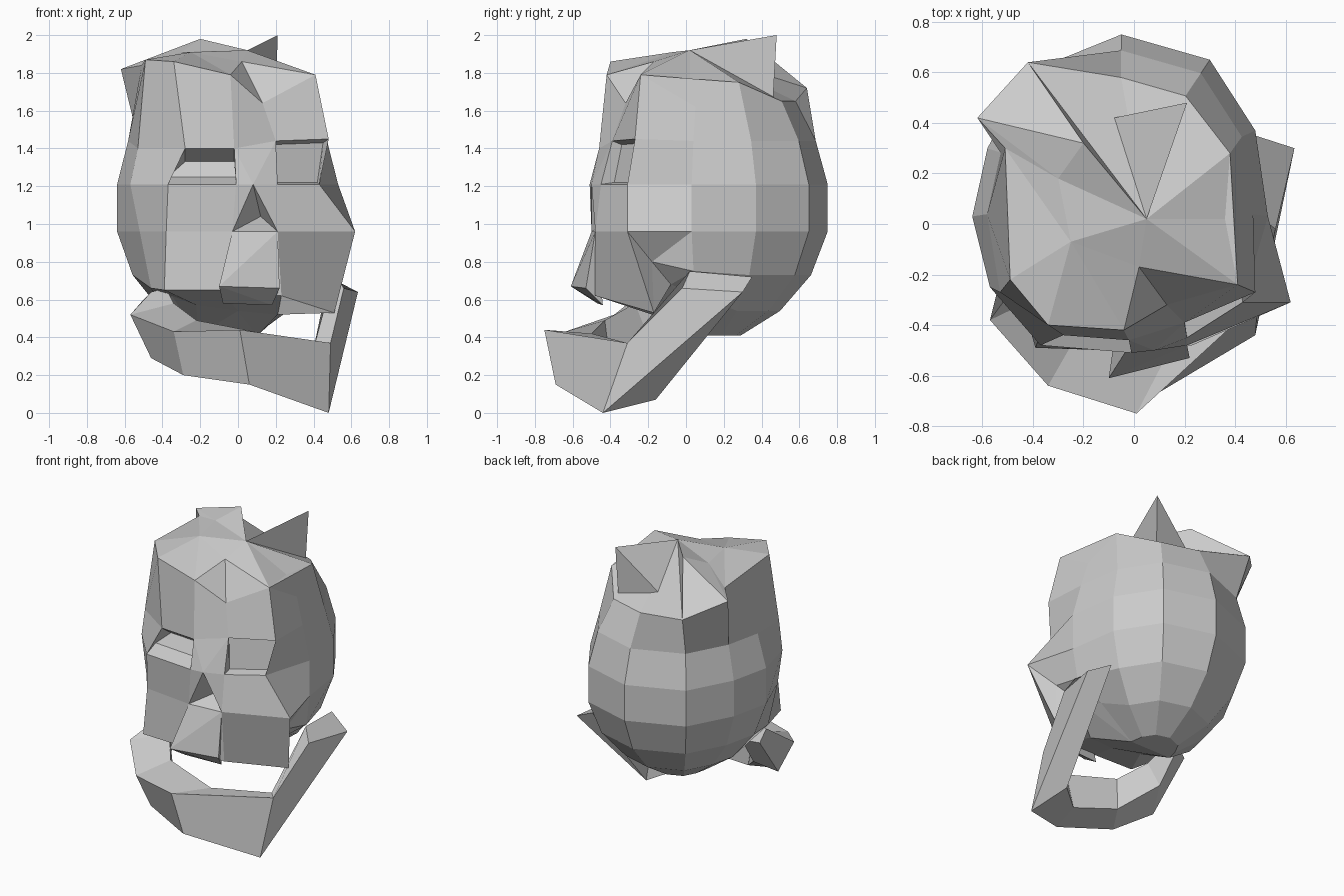
import bpy, bmesh
from mathutils import Vector

if "Cube" in bpy.data.objects:
    bpy.data.objects.remove(bpy.data.objects["Cube"])


def finish(name, bm):
    bmesh.ops.remove_doubles(bm, verts=bm.verts, dist=0.0005)
    bmesh.ops.recalc_face_normals(bm, faces=bm.faces)
    me = bpy.data.meshes.new(name)
    bm.to_mesh(me)
    bm.free()
    ob = bpy.data.objects.new(name, me)
    bpy.context.collection.objects.link(ob)
    return ob


def hull(name, pts):
    bm = bmesh.new()
    vs = [bm.verts.new(p) for p in pts]
    res = bmesh.ops.convex_hull(bm, input=vs)
    junk = {g for g in res["geom_interior"] + res["geom_unused"]
            if isinstance(g, bmesh.types.BMVert)}
    bmesh.ops.delete(bm, geom=list(junk), context='VERTS')
    return finish(name, bm)


# Back of the head: one outline, scaled at each height
OUTLINE = [(.53, .03), (.48, .37), (.30, .65), (-.05, .75),
           (-.42, .60), (-.58, .30), (-.64, .03)]


def back(z, s):
    return [(-.055 + (x + .055) * s, .12 + (y - .12) * s, z) for x, y in OUTLINE]


# Face rows from palate to hairline, five points left to right
FACE = [
    [(-.35, -.10, .62), (-.22, -.20, .57), (.0, -.22, .54), (.21, -.18, .52), (.40, -.08, .68)],
    [(-.46, -.25, .66), (-.39, -.49, .65), (-.10, -.50, .65), (.23, -.48, .62), (.51, -.17, .53)],
    [(-.52, -.27, .96), (-.38, -.46, .96), (-.03, -.50, .96), (.21, -.48, .96), (.62, -.31, .96)],
    [(-.57, -.25, 1.21), (-.37, -.48, 1.21), (-.01, -.51, 1.21), (.21, -.45, 1.21), (.43, -.31, 1.21)],
    [(-.53, -.27, 1.40), (-.28, -.44, 1.40), (-.02, -.46, 1.40), (.20, -.39, 1.44), (.48, -.27, 1.45)],
    [(-.49, -.22, 1.87), (-.34, -.40, 1.86), (-.04, -.42, 1.79), (.13, -.32, 1.64), (.41, -.24, 1.79)],
]
BACKS = [back(.54, .6), back(.73, .86), back(.96, 1), back(1.21, 1),
         back(1.44, .9), back(1.65, .73)]
BACKS[0][0] = (.33, .07, .62)
BACKS[1][0] = (.50, .04, .75)
# Upper corners of the crown
BACKS[5][0] = (.42, .05, 1.62)
BACKS[5][1] = (.38, .28, 1.75)
BACKS[5][4] = (-.42, .64, 1.72)
BACKS[5][5] = (-.62, .42, 1.82)
BACKS[5][6] = (-.51, .30, 1.84)

bm = bmesh.new()
rings = [[bm.verts.new(p) for p in f + b] for f, b in zip(FACE, BACKS)]
n = 12
nose = bm.verts.new((.08, -.50, 1.21))
notch = bm.verts.new((.49, -.18, .80))


def socket(corners, shift_low, shift_top):
    # eye recess: lower-left, lower-right, upper-right, upper-left, pushed in
    shifts = (shift_low, shift_low, shift_top, shift_top)
    inner = [bm.verts.new(v.co + Vector(s)) for v, s in zip(corners, shifts)]
    for k in range(4):
        m = (k + 1) % 4
        bm.faces.new((corners[k], corners[m], inner[m], inner[k]))
    bm.faces.new(inner)


for r in range(5):
    for i in range(n):
        j = (i + 1) % n
        q = [rings[r][i], rings[r][j], rings[r + 1][j], rings[r + 1][i]]
        if (r, i) == (3, 1):
            socket(q, (0, .10, .04), (0, .10, -.07))
        elif (r, i) == (3, 3):
            socket(q, (-.01, .07, .01), (-.03, .05, -.02))
        elif (r, i) == (2, 2):
            # nose opening
            deep = bm.verts.new((.12, -.34, 1.04))
            bm.faces.new((q[0], nose, q[3]))
            bm.faces.new((q[1], q[2], nose))
            for u, v in ((q[0], q[1]), (q[1], nose), (nose, q[0])):
                bm.faces.new((u, v, deep))
        elif (r, i) == (3, 2):
            bm.faces.new((q[0], nose, q[3]))
            bm.faces.new((nose, q[2], q[3]))
            bm.faces.new((nose, q[1], q[2]))
        elif (r, i) == (1, 4):
            # gap behind the right cheek
            bm.faces.new((q[0], notch, q[3]))
            bm.faces.new((notch, q[2], q[3]))
            bm.faces.new((notch, q[1], q[2]))
        elif (r, i) == (0, 4):
            bm.faces.new((q[0], notch, q[3]))
            bm.faces.new((q[0], q[2], notch))
            bm.faces.new((q[0], q[1], q[2]))
        else:
            bm.faces.new(q)

# Crown, with the left rear flap as part of it
top = bm.verts.new((.05, .02, 1.92))
ridge = bm.verts.new((-.25, -.07, 1.91))
dip = bm.verts.new((.02, -.17, 1.86))
fold = bm.verts.new((-.30, .18, 1.91))
peak = bm.verts.new((-.20, .32, 1.98))
side = bm.verts.new((.36, .02, 1.77))
R = rings[5]
CAP = [(R[0], R[1], ridge), (R[1], R[2], ridge), (R[2], dip, ridge), (R[2], R[3], dip),
       (R[3], R[4], dip), (R[4], top, dip), (ridge, dip, top),
       (R[4], R[5], R[6]), (R[4], R[6], side), (R[4], side, top), (side, R[6], top),
       (R[6], R[7], top), (R[7], R[8], top),
       (R[8], R[9], top), (R[9], peak, top), (R[9], R[10], peak), (R[10], fold, peak),
       (peak, fold, top), (R[10], R[11], fold), (R[11], R[0], ridge),
       (R[11], ridge, fold), (fold, ridge, top)]
for f in CAP:
    bm.faces.new(f)

# Skull base
low = [bm.verts.new(p) for p in back(.41, .27)]
B = rings[0]
for i in range(6):
    bm.faces.new((B[5 + i], B[6 + i], low[i + 1], low[i]))
bm.faces.new(low)
for f in ((B[11], B[0], low[6]), (B[0], B[1], low[6]), (B[1], B[2], low[6]),
          (B[2], low[0], low[6]), (B[2], B[3], low[0]), (B[3], B[4], low[0]),
          (B[4], B[5], low[0])):
    bm.faces.new(f)
finish("skull", bm)

# Front teeth
hull("front_teeth", [(-.03, -.50, .96), (.21, -.48, .96), (-.10, -.61, .67), (.22, -.53, .66),
                     (-.08, -.47, .58), (.18, -.44, .57)])

# Lower jaw: strap lofted through four-cornered sections
JAW = [
    [(.56, -.02, .66), (.635, .30, .64), (.48, .35, .72), (.51, .02, .75)],
    [(.49, -.31, .37), (.48, -.44, .00), (.42, -.16, .07), (.40, -.20, .34)],
    [(.01, -.75, .44), (.06, -.69, .15), (.08, -.50, .20), (.14, -.50, .42)],
    [(-.34, -.64, .43), (-.29, -.55, .20), (-.20, -.40, .25), (-.22, -.43, .49)],
    [(-.57, -.38, .52), (-.46, -.36, .29), (-.38, -.20, .40), (-.34, -.27, .58)],
    [(-.46, -.23, .64), (-.50, -.10, .60), (-.40, -.04, .62), (-.38, -.18, .66)],
]
bm = bmesh.new()
secs = [[bm.verts.new(p) for p in s] for s in JAW]
for a, b in zip(secs, secs[1:]):
    for i in range(4):
        j = (i + 1) % 4
        bm.faces.new((a[i], a[j], b[j], b[i]))
bm.faces.new(secs[0])
bm.faces.new(secs[-1])
finish("lower_jaw", bm)

# Spike at the back of the crown
hull("back_spike", [(.21, .48, 2.0), (.05, .02, 1.92), (.10, .30, 1.76),
                    (-.08, .42, 1.74), (.20, .46, 1.64)])
